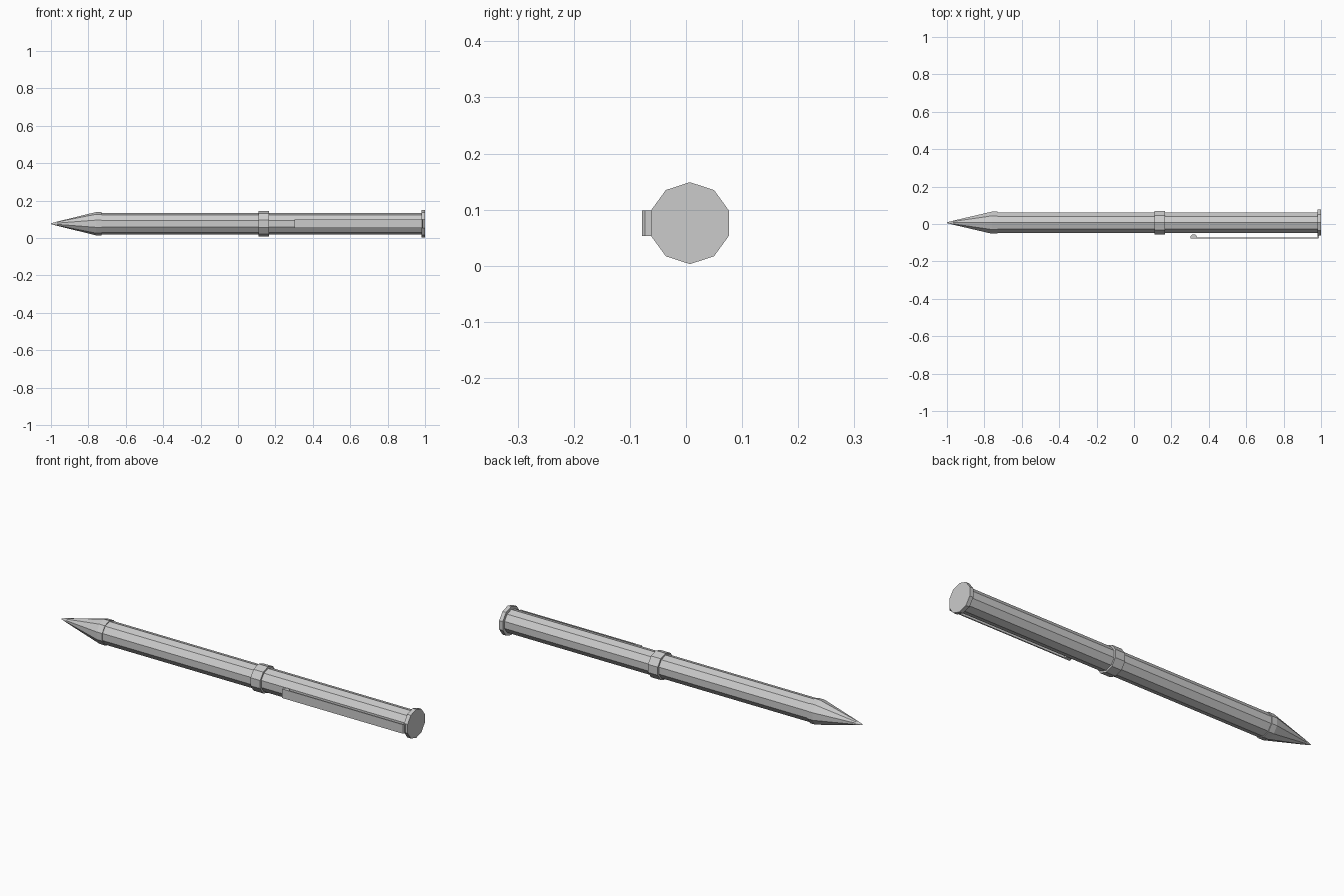
import bpy, bmesh, math
from mathutils import Vector

cube = bpy.data.objects.get("Cube")
if cube:
    bpy.data.objects.remove(cube, do_unlink=True)

SIDES = 10
AXIS_Y, AXIS_Z = 0.007, 0.076

grey = bpy.data.materials.new("plain grey")
grey.use_nodes = True
colour = (0.6, 0.6, 0.6, 1)
grey.diffuse_color = colour
grey.node_tree.nodes["Principled BSDF"].inputs["Base Color"].default_value = colour


def add_object(name, bm):
    bmesh.ops.recalc_face_normals(bm, faces=bm.faces)
    mesh = bpy.data.meshes.new(name)
    bm.to_mesh(mesh)
    bm.free()
    mesh.materials.append(grey)
    obj = bpy.data.objects.new(name, mesh)
    bpy.context.collection.objects.link(obj)
    return obj


def lathe(name, profile):
    """Ten-sided solid around the long axis from (x, radius) pairs."""
    bm = bmesh.new()
    rings = []
    for x, r in profile:
        ring = []
        for i in range(SIDES):
            a = math.tau * i / SIDES
            ring.append(bm.verts.new((x, AXIS_Y + r * math.sin(a), AXIS_Z + r * math.cos(a))))
        rings.append(ring)
    for a, b in zip(rings, rings[1:]):
        for i in range(SIDES):
            j = (i + 1) % SIDES
            bm.faces.new((a[i], a[j], b[j], b[i]))
    bm.faces.new(rings[0])
    bm.faces.new(rings[-1])
    return add_object(name, bm)


def extrude_outline(name, outline, z0, z1):
    """Flat (x, y) outline raised from z0 to z1."""
    bm = bmesh.new()
    face = bm.faces.new([bm.verts.new((x, y, z0)) for x, y in outline])
    grown = bmesh.ops.extrude_face_region(bm, geom=[face])["geom"]
    verts = [v for v in grown if isinstance(v, bmesh.types.BMVert)]
    bmesh.ops.translate(bm, verts=verts, vec=Vector((0, 0, z1 - z0)))
    return add_object(name, bm)


# Turned parts along the pen
lathe("barrel", [(-0.74, 0.058), (0.985, 0.058)])
lathe("writing_tip", [(-1.0, 0.002), (-0.968, 0.011), (-0.76, 0.062), (-0.73, 0.062)])
lathe("middle_band", [(0.11, 0.067), (0.165, 0.067)])
lathe("end_cap", [(0.98, 0.073), (1.0, 0.073)])

# Thin clip, bent in to the end cap
clip_z = (0.053, 0.099)
extrude_outline("clip_strip", [(0.303, -0.078), (0.985, -0.078), (0.989, -0.073),
                               (0.989, -0.05), (0.982, -0.05), (0.982, -0.072),
                               (0.303, -0.072)], *clip_z)

# Rounded bump under the free end of the clip
bump = [(0.319 + 0.018 * math.cos(a), -0.073 + 0.018 * math.sin(a))
        for a in (math.pi * i / 6 for i in range(7))]
extrude_outline("clip_bump", bump, *clip_z)
